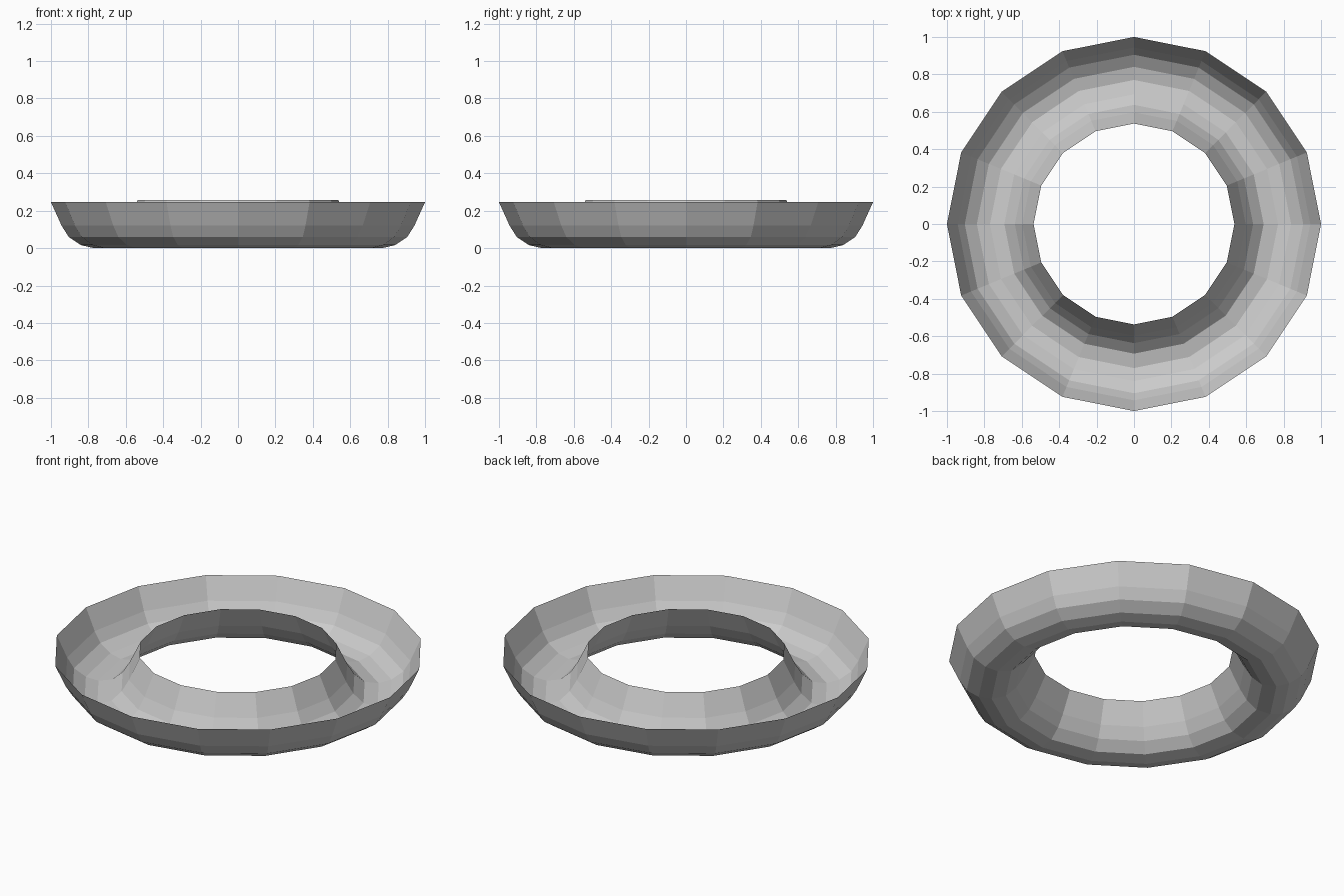
import bpy, bmesh, math

if "Cube" in bpy.data.objects:
    bpy.data.objects.remove(bpy.data.objects["Cube"])

SIDES = 16
# open U-shaped trough section: (radius, height), outer rim to inner rim
PROFILE = [(1.0, 0.246), (0.943, 0.12), (0.905, 0.06), (0.84, 0.016), (0.77, 0.0),
           (0.693, 0.015), (0.637, 0.065), (0.597, 0.13), (0.537, 0.256)]

# ring trough: revolve the section as a thin open shell
bm = bmesh.new()
rings = []
for i in range(SIDES):
    a = 2 * math.pi * i / SIDES
    rings.append([bm.verts.new((r * math.cos(a), r * math.sin(a), z)) for r, z in PROFILE])
for i in range(SIDES):
    p, q = rings[i], rings[(i + 1) % SIDES]
    for j in range(len(PROFILE) - 1):
        bm.faces.new((p[j], p[j + 1], q[j + 1], q[j]))
bm.normal_update()
if sum(f.normal.z for f in bm.faces) > 0:
    bmesh.ops.reverse_faces(bm, faces=bm.faces[:])

mesh = bpy.data.meshes.new("ring_trough")
bm.to_mesh(mesh)
bm.free()
bpy.context.collection.objects.link(bpy.data.objects.new("ring_trough", mesh))
